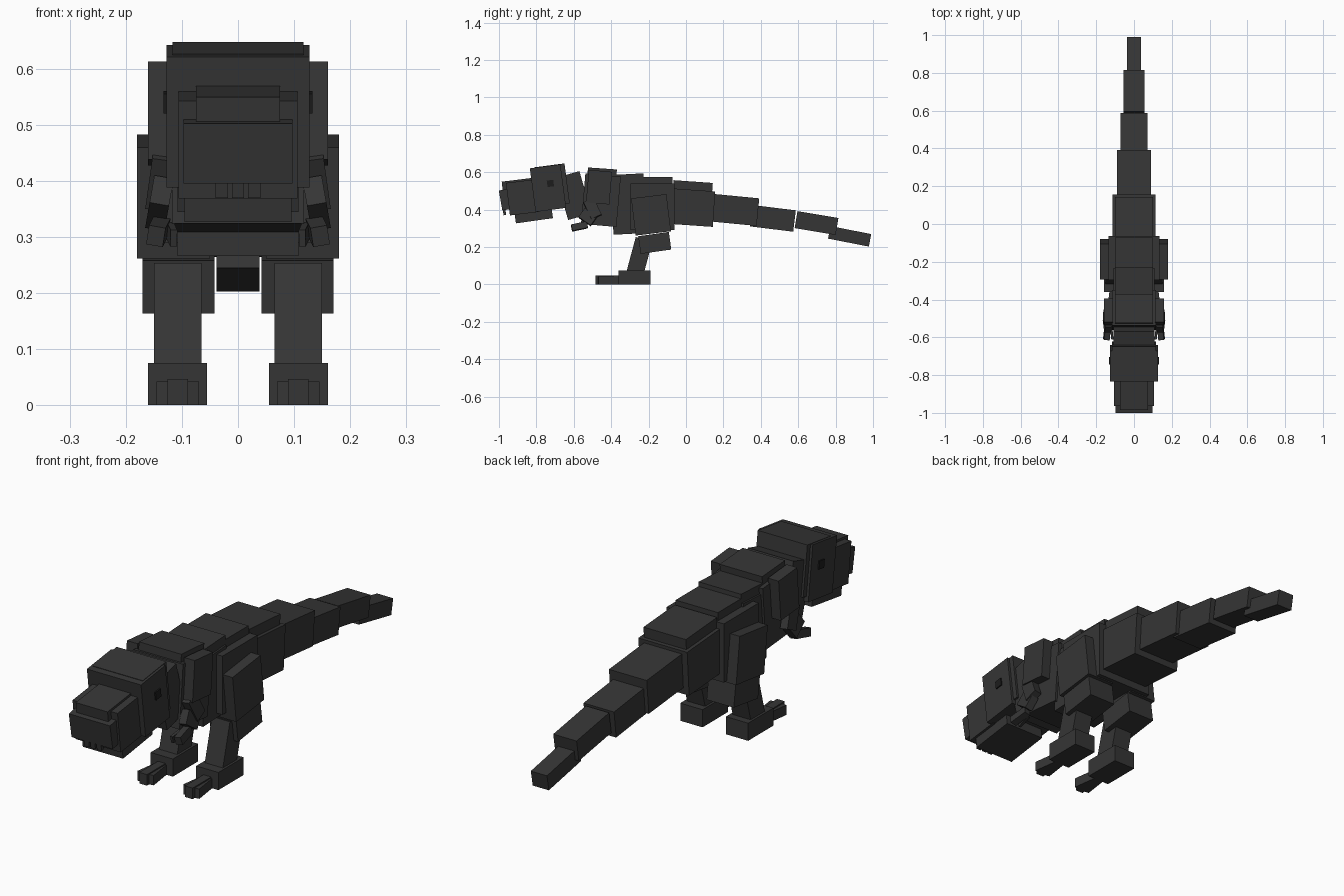
import bpy
from math import radians


def material(name, v):
    m = bpy.data.materials.new(name)
    m.diffuse_color = (v, v, v, 1)
    return m


hide = material("charcoal hide", 0.036)
black = material("eye black", 0.012)


def box(name, c, size, tilt=0, yaw=0, roll=0, mat=hide):
    """Box at centre c; tilt raises the back end."""
    bpy.ops.mesh.primitive_cube_add(size=1, location=c)
    o = bpy.context.object
    o.name = name
    o.scale = size
    o.rotation_euler = (radians(tilt), radians(roll), radians(yaw))
    o.data.materials.append(mat)
    return o


def mid(name, y, z, width, length, height, tilt=0):
    return box(name, (0, y, z), (width, length, height), tilt)


def pair(name, c, size, tilt=0, yaw=0, roll=0, mat=hide):
    for side, s in (("right", 1), ("left", -1)):
        box(f"{side}_{name}", (s * c[0], c[1], c[2]), size, tilt, s * yaw, s * roll, mat)


# Tail: name, y, z, width, length, height, tilt
for part in (
    ("tail_base", 0.04, 0.41, 0.23, 0.22, 0.19, -4),
    ("tail_base_ridge", 0.035, 0.50, 0.20, 0.21, 0.10, -4),
    ("tail_segment_2", 0.265, 0.398, 0.178, 0.24, 0.148, -5.5),
    ("tail_segment_3", 0.465, 0.353, 0.144, 0.232, 0.115, -7),
    ("tail_segment_4", 0.698, 0.328, 0.11, 0.222, 0.092, -9.5),
    ("tail_tip", 0.875, 0.257, 0.076, 0.222, 0.068, -11),
    # Trunk
    ("hips", -0.18, 0.415, 0.27, 0.235, 0.25, 0),
    ("hip_ridge", -0.175, 0.52, 0.20, 0.205, 0.11, 0),
    ("belly", -0.31, 0.41, 0.215, 0.17, 0.28, 3),
    ("belly_ridge", -0.30, 0.545, 0.20, 0.15, 0.09, 3),
    ("chest", -0.455, 0.45, 0.235, 0.19, 0.27, -5),
    ("chest_ridge", -0.45, 0.575, 0.20, 0.155, 0.09, -4),
    ("neck", -0.60, 0.475, 0.215, 0.13, 0.235, 16),
    # Head
    ("head", -0.738, 0.515, 0.255, 0.165, 0.235, 7.5),
    ("head_back", -0.715, 0.53, 0.234, 0.16, 0.215, 7.5),
    ("upper_jaw", -0.875, 0.465, 0.212, 0.155, 0.175, 7),
    ("nose_bridge", -0.895, 0.51, 0.15, 0.17, 0.10, 7),
    ("snout_tip", -0.915, 0.462, 0.194, 0.155, 0.108, 10),
    ("lower_jaw", -0.815, 0.375, 0.19, 0.20, 0.07, 8),
):
    mid(*part)

# Teeth and eyes
for i in (-1, 0, 1):
    box(f"tooth_{i + 2}", (i * 0.029, -0.972, 0.395), (0.022, 0.014, 0.05), 8)
pair("eye", (0.129, -0.725, 0.54), (0.008, 0.035, 0.035), 7.5, mat=black)

# Arms
pair("shoulder", (0.135, -0.465, 0.52), (0.05, 0.125, 0.175), -5)
pair("upper_arm", (0.14, -0.50, 0.405), (0.035, 0.06, 0.10), 25, roll=-8)
pair("forearm", (0.14, -0.525, 0.36), (0.035, 0.08, 0.06), -35, roll=-10)
pair("hand", (0.142, -0.57, 0.31), (0.03, 0.085, 0.035), 12, yaw=4, roll=-10)
pair("finger", (0.118, -0.575, 0.305), (0.012, 0.07, 0.03), 12, yaw=-6)

# Legs
pair("thigh", (0.115, -0.187, 0.372), (0.13, 0.19, 0.20), 7)
pair("knee", (0.106, -0.167, 0.222), (0.128, 0.165, 0.095), 8)
pair("shin", (0.1075, -0.25, 0.145), (0.085, 0.092, 0.20), -15)
pair("foot", (0.1075, -0.275, 0.0375), (0.105, 0.17, 0.075))
pair("middle_toe", (0.1075, -0.42, 0.0235), (0.036, 0.13, 0.047))
pair("outer_toe", (0.124, -0.41, 0.021), (0.026, 0.12, 0.042), yaw=8)
pair("inner_toe", (0.091, -0.41, 0.021), (0.026, 0.12, 0.042), yaw=-8)
